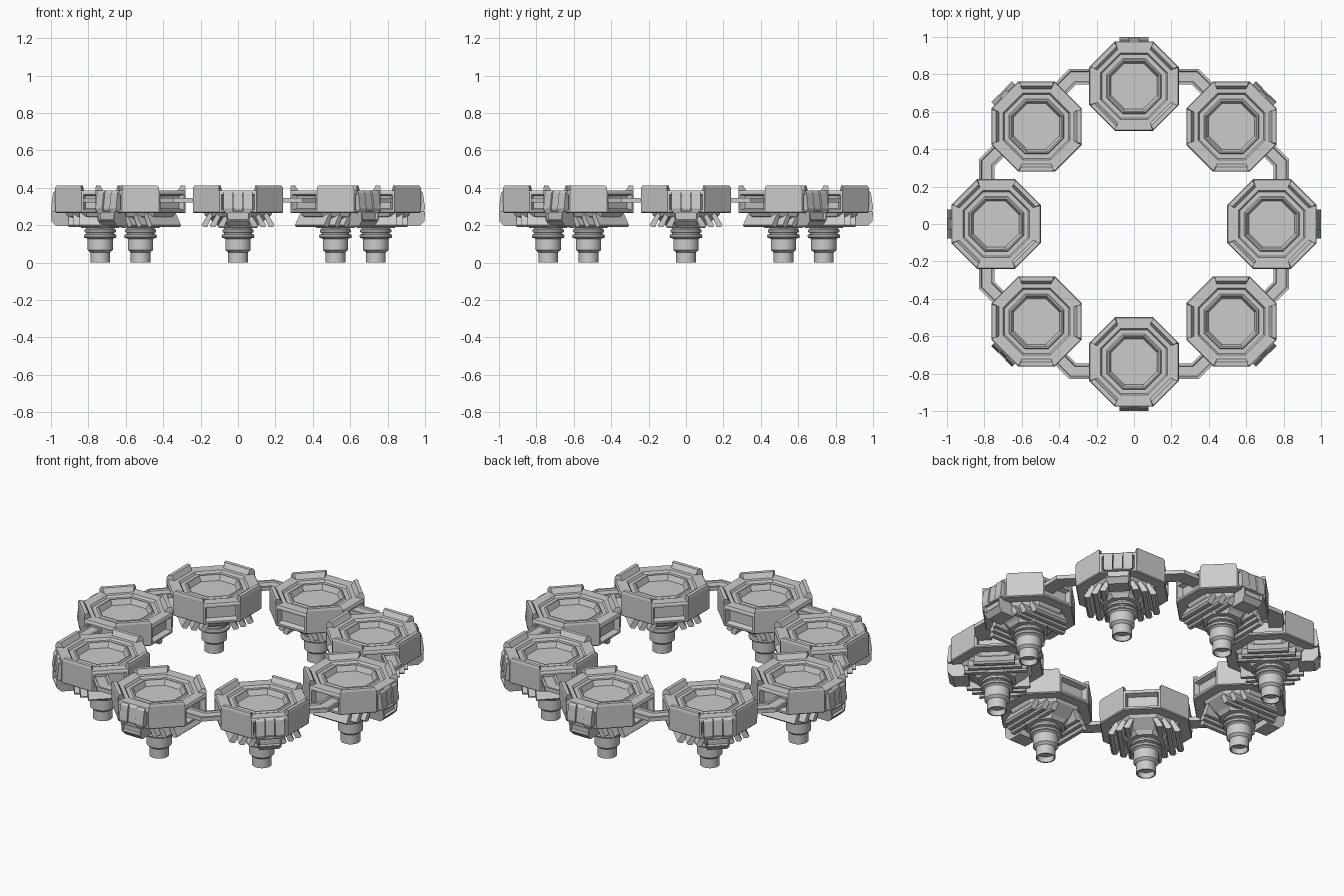
import bpy, bmesh, math
from mathutils import Matrix, Vector

if "Cube" in bpy.data.objects:
    bpy.data.objects.remove(bpy.data.objects["Cube"])

R = 0.737                       # distance of each pod from the centre
C8 = math.cos(math.pi / 8)


def lathe(bm, profile, sides, closed=False):
    """Revolve (apothem, z) points around z with flat sides facing the axes."""
    k = C8 if sides == 8 else 1.0
    rings = []
    for a, z in profile:
        if a == 0:
            rings.append([bm.verts.new((0, 0, z))] * sides)
            continue
        ring = []
        for i in range(sides):
            t = 2 * math.pi * (i + 0.5) / sides
            ring.append(bm.verts.new((a / k * math.cos(t), a / k * math.sin(t), z)))
        rings.append(ring)
    pairs = list(zip(rings, rings[1:]))
    if closed:
        pairs.append((rings[-1], rings[0]))
    for lo, hi in pairs:
        for i in range(sides):
            j = (i + 1) % sides
            quad = list(dict.fromkeys([lo[i], lo[j], hi[j], hi[i]]))
            bm.faces.new(quad)


def prism(bm, pts, y=0.0, angle=0.0):
    """Section of (x, z, half width) points extruded along y, turned about z."""
    m = Matrix.Rotation(angle, 4, 'Z')
    a = [bm.verts.new(m @ Vector((x, y - w, z))) for x, z, w in pts]
    b = [bm.verts.new(m @ Vector((x, y + w, z))) for x, z, w in pts]
    bm.faces.new(a)
    bm.faces.new(b[::-1])
    n = len(pts)
    for i in range(n):
        j = (i + 1) % n
        bm.faces.new((a[j], a[i], b[i], b[j]))


def recess(bm, faces, border, bevel, depth):
    bmesh.ops.inset_individual(bm, faces=faces, thickness=border)
    bmesh.ops.inset_individual(bm, faces=faces, thickness=bevel, depth=-depth)


def finish(bm, name, ring_of_eight=True, smooth=False):
    bmesh.ops.recalc_face_normals(bm, faces=bm.faces[:])
    if ring_of_eight:
        bmesh.ops.translate(bm, verts=bm.verts[:], vec=(R, 0, 0))
    me = bpy.data.meshes.new(name)
    bm.to_mesh(me)
    bm.free()
    if smooth:
        me.polygons.foreach_set("use_smooth", [True] * len(me.polygons))
        me.set_sharp_from_angle(angle=math.radians(30))
    for i in range(8 if ring_of_eight else 1):
        ob = bpy.data.objects.new(f"{name}_{i + 1}" if ring_of_eight else name, me)
        ob.rotation_euler.z = i * math.pi / 4
        bpy.context.collection.objects.link(ob)


# Octagonal pod with stepped dish on top and window recesses in four walls
bm = bmesh.new()
lathe(bm, [(0, .265), (.235, .265), (.24, .27), (.24, .375), (.235, .385), (.178, .385),
           (.17, .372), (.148, .372), (.142, .38), (.135, .38), (.122, .35), (0, .35)], 8)
bmesh.ops.recalc_face_normals(bm, faces=bm.faces[:])
walls = [f for f in bm.faces if abs(f.normal.z) < .01
         and abs(f.calc_center_median().z - .3225) < .01
         and min(abs(f.normal.x), abs(f.normal.y)) < .1]
recess(bm, walls, .016, .012, .03)
finish(bm, "pod_body")

# Raised clips on the four diagonal sides
bm = bmesh.new()
for k in range(4):
    prism(bm, [(.241, .30, .099), (.241, .40, .099), (.237, .413, .09), (.216, .413, .085),
               (.200, .385, .078), (.200, .36, .078)], 0, math.pi / 4 + k * math.pi / 2)
finish(bm, "rim_clip")

# Ribbed armour plate on the outward wall
bm = bmesh.new()
for y, w, d in ((-.053, .025, 0), (0, .024, -.006), (.053, .025, 0)):
    prism(bm, [(.225, .375, w), (.243 + d, .382, w), (.252 + d, .372, w),
               (.263 + d, .29, w), (.257 + d, .272, w), (.225, .272, w)], y)
finish(bm, "outer_plate")

# Intake box under the armour plate
bm = bmesh.new()
prism(bm, [(.15, .27, .066), (.245, .278, .066), (.262, .272, .066), (.261, .222, .062),
           (.235, .195, .055), (.15, .195, .055)])
bmesh.ops.recalc_face_normals(bm, faces=bm.faces[:])
recess(bm, [f for f in bm.faces if f.normal.x > .95], .008, .004, .015)
finish(bm, "intake_box")

# Underside core
bm = bmesh.new()
lathe(bm, [(0, .27), (.185, .27), (.175, .25), (.115, .205), (.1, .185), (0, .185)], 8)
finish(bm, "under_core")

# Slanted fins to both sides of the core
bm = bmesh.new()
for s in (-1, 1):
    for y, half in ((.04, .17), (.085, .145), (.13, .11)):
        top, bot, t = s * y, s * (y + .042), s * .024
        lo = [(top, .268), (top + t, .268), (bot + t, .2), (bot + t * .6, .19), (bot - t * .3, .19)]
        a = [bm.verts.new((-half, q, z)) for q, z in lo]
        b = [bm.verts.new((half, q, z)) for q, z in lo]
        bm.faces.new(a)
        bm.faces.new(b[::-1])
        for i in range(5):
            j = (i + 1) % 5
            bm.faces.new((a[j], a[i], b[i], b[j]))
finish(bm, "under_fin")

# Round stepped thruster with hollow end
bm = bmesh.new()
lathe(bm, [(0, .03), (.042, .03), (.046, 0), (.053, 0), (.053, .055), (.068, .068), (.068, .125),
           (.073, .13), (.085, .133), (.088, .142), (.085, .15), (.074, .153), (.074, .16),
           (.084, .163), (.084, .175), (.076, .18), (.076, .2), (0, .2)], 32)
finish(bm, "thruster", smooth=True)

# Connecting octagonal ring that runs through all pods
bm = bmesh.new()
lathe(bm, [(.745, .322), (.83, .322), (.83, .345), (.817, .345), (.813, .338),
           (.762, .338), (.758, .345), (.745, .345)], 8, closed=True)
finish(bm, "connecting_ring", ring_of_eight=False)
